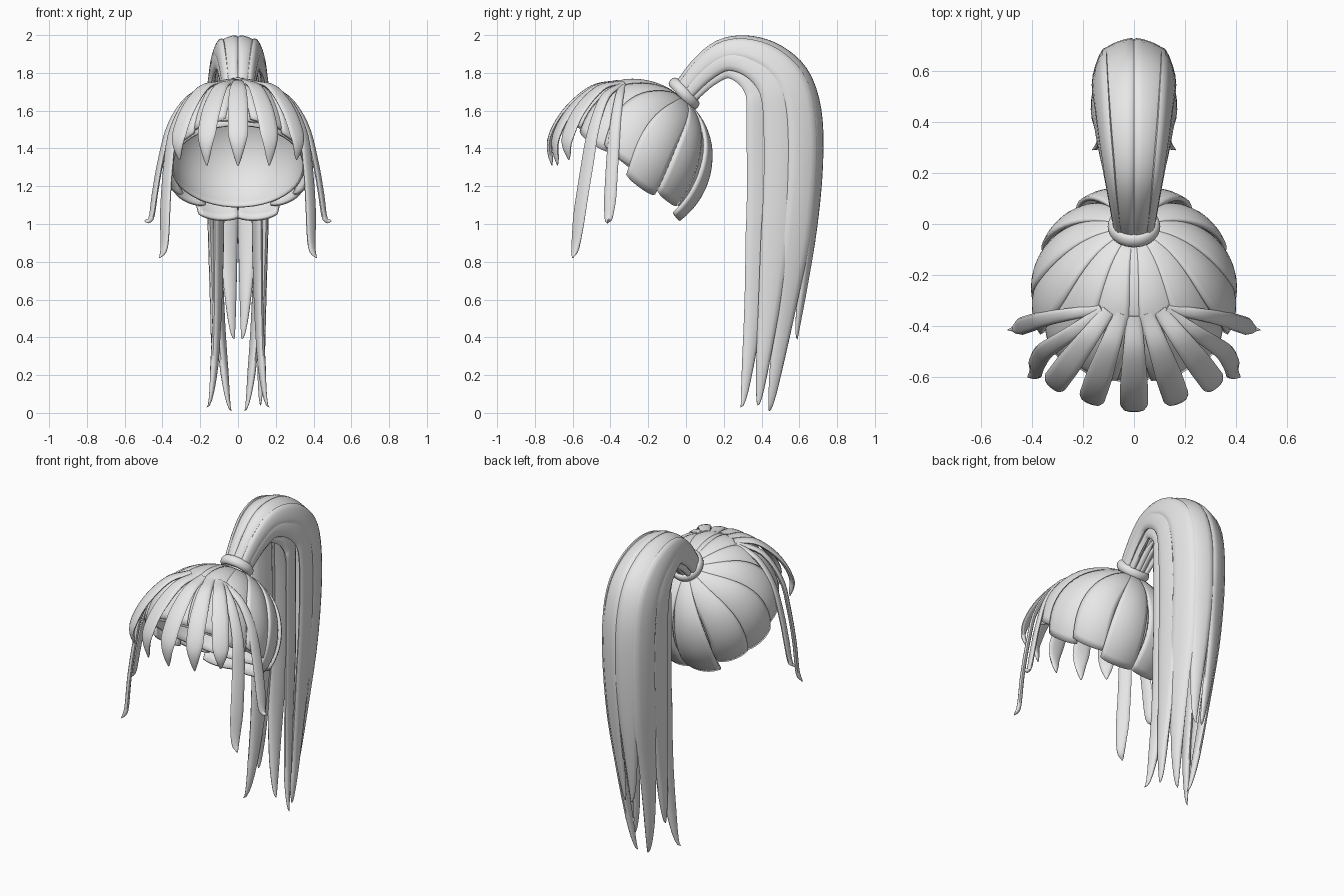
import bpy, bmesh, math
from mathutils import Vector as V

cube = bpy.data.objects.get("Cube")
if cube:
    bpy.data.objects.remove(cube, do_unlink=True)

hair = bpy.data.materials.new("hair_grey")
hair.use_nodes = True
GREY = (0.8, 0.8, 0.8, 1)
hair.diffuse_color = GREY
hair.node_tree.nodes["Principled BSDF"].inputs["Base Color"].default_value = GREY

# Head sphere; strands radiate from POLE, where the tie sits
C, R = V((0, -0.26, 1.37)), 0.37
POLE, DOWN, SIDE = V((0, 0.616, 0.788)), V((0, 0.788, -0.616)), V((1, 0, 0))


def finish(name, verts, faces, solid=0):
    mesh = bpy.data.meshes.new(name)
    mesh.from_pydata(verts, [], faces)
    bm = bmesh.new()
    bm.from_mesh(mesh)
    bmesh.ops.remove_doubles(bm, verts=bm.verts, dist=1e-5)
    bmesh.ops.recalc_face_normals(bm, faces=bm.faces)
    bm.to_mesh(mesh)
    bm.free()
    mesh.materials.append(hair)
    ob = bpy.data.objects.new(name, mesh)
    bpy.context.collection.objects.link(ob)
    bpy.ops.object.select_all(action="DESELECT")
    bpy.context.view_layer.objects.active = ob
    ob.select_set(True)
    if solid:
        mod = ob.modifiers.new("thickness", "SOLIDIFY")
        mod.thickness, mod.offset = solid, 0
    bpy.ops.object.shade_smooth_by_angle(angle=math.radians(45))


def spline(pts, t):
    """Point on a smooth curve through pts, t from 0 to 1."""
    x = t * (len(pts) - 1)
    i = min(int(x), len(pts) - 2)
    f = x - i
    b, c = V(pts[i]), V(pts[i + 1])
    a = V(pts[i - 1]) if i else 2 * b - c
    d = V(pts[i + 2]) if i + 2 < len(pts) else 2 * c - b
    return b + f / 2 * (c - a + f * (2 * a - 5 * b + 4 * c - d + f * (3 * (b - c) + d - a)))


def grid(rows, cols, closed):
    wrap = cols if closed else cols - 1
    return [(i * cols + j, i * cols + (j + 1) % cols,
             (i + 1) * cols + (j + 1) % cols, (i + 1) * cols + j)
            for i in range(rows - 1) for j in range(wrap)]


def lock(name, path, normals, width, thick):
    """Tapered strand with a lens-shaped section; width(t) is the half width."""
    n, k, verts = len(path), 12, []
    for i, p in enumerate(path):
        tan = (path[min(i + 1, n - 1)] - path[max(i - 1, 0)]).normalized()
        nor = (normals[i] - tan * normals[i].dot(tan)).normalized()
        side, w = tan.cross(nor), width(i / (n - 1))
        h = min(thick, w * 0.6)
        for j in range(k):
            a = 2 * math.pi * j / k
            bulge = math.copysign(abs(math.sin(a)) ** 0.8, math.sin(a))
            verts.append(p + side * w * math.cos(a) + nor * h * bulge)
    faces = grid(n, k, True) + [tuple(range(k)), tuple(range((n - 1) * k, n * k))]
    finish(name, verts, faces)


def dome(alpha, phi, r):
    return C + r * (math.cos(alpha) * POLE + math.sin(alpha)
                    * (math.cos(phi) * DOWN + math.sin(phi) * SIDE))


# Smooth inner cap
rows, cols = 20, 48
finish("scalp_cap", [dome(math.radians(103) * i / (rows - 1), 2 * math.pi * j / cols, R - 0.012)
                     for i in range(rows) for j in range(cols)], grid(rows, cols, True), 0.012)


# Overlapping panels combed towards the tie
def panel(name, phi, half, end, s, lift):
    rows, cols, verts = 18, 9, []
    for i in range(rows):
        t = i / (rows - 1)
        for j in range(cols):
            u = 2 * j / (cols - 1) - 1
            a = math.radians(10 + (end - 10 - 1.5 * u ** 4) * t)
            r = R + 0.008 + lift * t + (0.010 * u + 0.010 * (1 - u * u)) * min(1, t * 2.5)
            sweep = math.radians(12) * math.sin(math.pi * t)
            f = phi + half * u * (1.1 - 0.1 * t) + sweep * math.sin(phi)
            verts.append(dome(a, s * f, r))
    finish(name, verts, grid(rows, cols, False), 0.018)


ends = (109, 104, 109, 101, 105, 101)
for k, end in enumerate(ends):
    for s, label in ((1, "left"), (-1, "right")):
        panel(f"panel_{k}_{label}", math.radians(15 + 28 * k), math.radians(15.5), end, s,
              0.034 if k < 1 else 0.006 + 0.006 * (k % 2))
panel("panel_front", math.pi, math.radians(17), 101, 1, 0.006)

# Tie ring
bpy.ops.mesh.primitive_torus_add(major_radius=0.08, minor_radius=0.023, major_segments=40,
                                 minor_segments=14, location=(0, -0.01, 1.69),
                                 rotation=(-0.82, 0, 0))
tie = bpy.context.object
tie.name = "hair_tie"
tie.scale.z = 1.3
tie.data.materials.append(hair)
bpy.ops.object.shade_smooth_by_angle()


# Fringe and long face locks
def fringe_lock(name, pts, half, n=26):
    path = [spline(pts, i / (n - 1)) for i in range(n)]
    normals = [V((p.x, p.y - C.y, max(p.z - C.z, 0))) for p in path]
    lock(name, path, normals,
         lambda t: half * (0.55 + 0.45 * min(1, t * 2.2)) * min(1, 0.04 + (1 - t) * 3.2) ** 0.8,
         0.013)


def fringe_path(root, tip):
    a, b = V(root), V(tip)
    pts = [a]
    for f, z in ((0.4, 1.72), (0.8, 1.60), (1.03, 1.45)):
        p = a.lerp(b, f)
        pts.append(V((p.x, p.y, z)))
    return pts + [b]


fringe_lock("fringe_centre", fringe_path((0, -0.36, 1.75), (0, -0.71, 1.31)), 0.054)
for s, label in ((1, "left"), (-1, "right")):
    m = lambda pts: [(s * x, y, z) for x, y, z in pts]
    fringe_lock("fringe_inner_" + label,
                fringe_path((s * 0.05, -0.35, 1.75), (s * 0.165, -0.68, 1.31)), 0.052)
    fringe_lock("fringe_outer_" + label,
                fringe_path((s * 0.10, -0.34, 1.745), (s * 0.31, -0.62, 1.34)), 0.05)
    fringe_lock("long_lock_" + label, m(
        [(0.12, -0.34, 1.74), (0.25, -0.43, 1.67), (0.34, -0.49, 1.50), (0.37, -0.525, 1.30),
         (0.385, -0.56, 1.08), (0.39, -0.585, 0.88), (0.415, -0.60, 0.82)]), 0.04)
    fringe_lock("short_lock_" + label, m(
        [(0.13, -0.335, 1.735), (0.265, -0.355, 1.665), (0.36, -0.375, 1.52),
         (0.41, -0.39, 1.33), (0.44, -0.40, 1.16), (0.46, -0.41, 1.03),
         (0.495, -0.415, 1.015)]), 0.034)

# Ponytail: spine, then half depth and half width of the bundle along it
SPINE = [(0, -0.01, 1.69), (0, 0.10, 1.81), (0, 0.21, 1.88), (0, 0.33, 1.87), (0, 0.44, 1.80),
         (0, 0.51, 1.68), (0, 0.53, 1.45), (0, 0.525, 1.1), (0, 0.49, 0.75), (0, 0.45, 0.4),
         (0, 0.42, 0.02)]
SIZE = [(0.055, 0.065, 0), (0.07, 0.085, 0), (0.085, 0.105, 0), (0.11, 0.125, 0),
        (0.14, 0.14, 0), (0.165, 0.15, 0), (0.185, 0.15, 0), (0.17, 0.145, 0),
        (0.14, 0.135, 0), (0.12, 0.125, 0), (0.10, 0.11, 0)]


def tail_lock(name, degrees, facing, tip, half, n=44):
    """Strand at an angle round the spine, its flat side turned to facing."""
    a, turn, tip = math.radians(degrees), math.radians(facing), V(tip)
    stop = 1 - max(0, tip.z - 0.02) / 3.6
    path, normals = [], []
    for i in range(n):
        t = stop * i / (n - 1)
        c, size = spline(SPINE, t), spline(SIZE, t)
        tan = spline(SPINE, min(1, t + 0.01)) - spline(SPINE, max(0, t - 0.01))
        out = V((0, -tan.z, tan.y)).normalized()
        p = c + out * size.x * math.cos(a) + SIDE * size.y * math.sin(a)
        blend = max(0, (i / (n - 1) - 0.6) / 0.4) ** 2
        path.append(p.lerp(tip, blend))
        normals.append(out * math.cos(turn) + SIDE * math.sin(turn))
    lock(name, path, normals,
         lambda t: half * (0.42 + 0.58 * min(1, t * 2)) * min(1, 0.02 + (1 - t) * 3.6), 0.02)


for s, label in ((1, "left"), (-1, "right")):
    tail_lock("tail_back_" + label, s * 24, s * 22, (s * 0.02, 0.59, 0.39), 0.068)
    tail_lock("tail_rear_side_" + label, s * 62, s * 72, (s * 0.035, 0.44, 0.01), 0.08)
    tail_lock("tail_side_" + label, s * 102, s * 84, (s * 0.12, 0.38, 0.04 + 0.08 * (1 - s)), 0.08)
    tail_lock("tail_front_" + label, s * 138, s * 74, (s * 0.165, 0.29, 0.03), 0.075)

# Solid root of the ponytail and thin wisps around it
core = [spline(SPINE, 0.24 * i / 9) for i in range(10)]
lock("tail_root", core, [V((0, -0.7, 0.7))] * 10, lambda t: 0.07 - 0.05 * t, 0.06)
for k in range(14):
    a = 2 * math.pi * (k + 0.5) / 14
    out = V((0, -0.68, 0.73)) * math.cos(a) + SIDE * math.sin(a)
    path = [spline(SPINE, 0.18 * i / 9) + out * (0.066 + 0.014 * i / 9) for i in range(10)]
    lock(f"root_wisp_{k}", path, [out] * 10, lambda t: 0.017 * min(1, 0.05 + (1 - t) * 2), 0.01)
